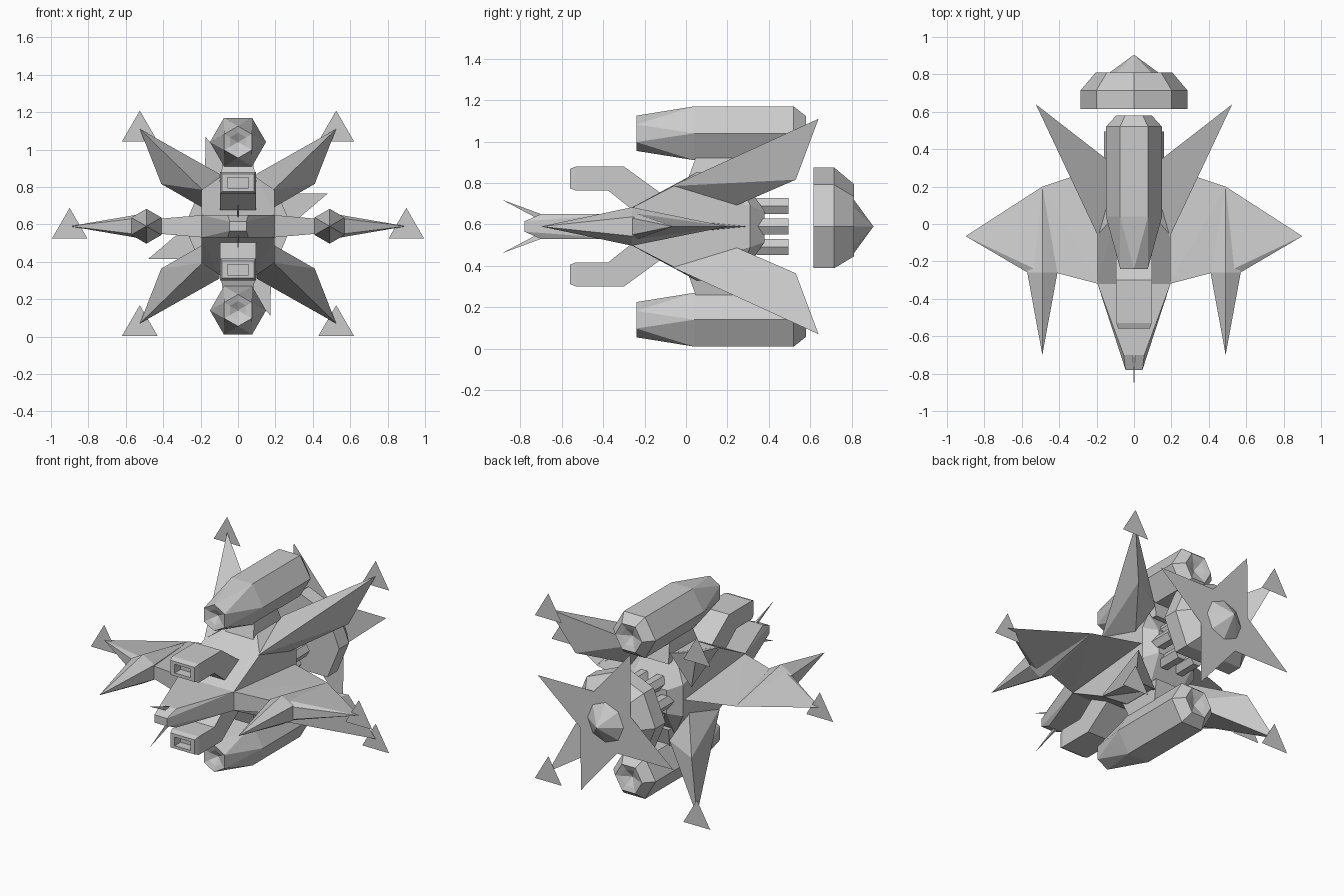
import bpy, bmesh
from math import sin, cos, radians
from mathutils import Vector

if "Cube" in bpy.data.objects:
    bpy.data.objects.remove(bpy.data.objects["Cube"])

ZC = 0.59  # height of the ship's mid plane


def finish(name, bm):
    bmesh.ops.recalc_face_normals(bm, faces=bm.faces)
    me = bpy.data.meshes.new(name)
    bm.to_mesh(me)
    bm.free()
    ob = bpy.data.objects.new(name, me)
    bpy.context.collection.objects.link(ob)
    return ob


def flip(pts, sx=1, sz=1):
    return [(x * sx, y, ZC + (z - ZC) * sz) for x, y, z in pts]


def hull(pts):
    """Faceted solid around a few corner points, flat faces merged."""
    bm = bmesh.new()
    for p in pts:
        bm.verts.new(p)
    r = bmesh.ops.convex_hull(bm, input=bm.verts)
    loose = [v for v in bm.verts if not v.link_faces]
    bmesh.ops.delete(bm, geom=loose, context='VERTS')
    bmesh.ops.dissolve_limit(bm, angle_limit=0.01, verts=bm.verts, edges=bm.edges)
    bmesh.ops.recalc_face_normals(bm, faces=bm.faces)
    return bm


def loft(rings):
    bm = bmesh.new()
    vs = [[bm.verts.new(p) for p in r] for r in rings]
    n = len(vs[0])
    for a, b in zip(vs, vs[1:]):
        for i in range(n):
            bm.faces.new((a[i], a[(i + 1) % n], b[(i + 1) % n], b[i]))
    bm.faces.new(vs[0])
    bm.faces.new(vs[-1])
    return bm


def ring(r, y, cx=0, cz=ZC, n=6, turn=0):
    return [(cx + r * cos(radians(turn + 360 * i / n)), y,
             cz + r * sin(radians(turn + 360 * i / n))) for i in range(n)]


def sym(pts):
    """Repeat points on all four sides (left/right, top/bottom)."""
    return [q for sx in (1, -1) for sz in (1, -1) for q in flip(pts, sx, sz)]


# hull: tapered nose and angular centre body
finish("nose", hull(sym([(0.045, -0.78, 0.615), (0.055, -0.70, 0.65),
                         (0.195, -0.32, 0.65)])))
finish("centre_body", hull(sym([(0.195, -0.32, 0.65), (0.195, -0.06, 0.785),
                                (0.10, 0.05, 0.85), (0.10, 0.25, 0.85),
                                (0.195, 0.31, 0.69), (0.13, 0.38, 0.665)])))

for sz, lvl in ((1, "upper"), (-1, "lower")):
    # nose antenna
    finish(lvl + "_antenna", hull(flip([(-0.006, -0.70, 0.65), (0.006, -0.70, 0.65),
                                        (0, -0.72, 0.63), (0, -0.89, 0.72)], 1, sz)))

    # gun on a bent mount, with recessed muzzle
    rings = []
    for w, yt, zt, yb, zb in ((0.055, -0.50, 0.85, -0.50, 0.795),
                              (0.055, -0.56, 0.85, -0.56, 0.795),
                              (0.085, -0.56, 0.868, -0.56, 0.775),
                              (0.095, -0.53, 0.88, -0.53, 0.763),
                              (0.095, -0.30, 0.88, -0.375, 0.763),
                              (0.095, -0.08, 0.72, -0.22, 0.64)):
        rings.append(flip([(-w, yt, zt), (w, yt, zt), (w, yb, zb), (-w, yb, zb)], 1, sz))
    finish(lvl + "_gun", loft(rings))

    # hexagonal engine pod: nose ring is turned half a step
    cz = ZC + 0.45 * sz
    bm = hull(ring(0.085, -0.24, cz=cz, turn=30) + ring(0.15, 0.04, cz=cz)
              + ring(0.15, 0.52, cz=cz) + ring(0.095, 0.58, cz=cz))
    ends = [f for f in bm.faces if abs(f.normal.y) > 0.99]
    bmesh.ops.inset_individual(bm, faces=ends, thickness=0.035, depth=-0.012)
    bmesh.ops.poke(bm, faces=ends, offset=-0.03)
    finish(lvl + "_pod", bm)
    finish(lvl + "_pylon", hull(flip([(s * w, y, z) for s in (1, -1) for w, y, z in
                                      ((0.10, 0.01, 0.82), (0.08, 0.05, 0.93),
                                       (0.08, 0.28, 0.93), (0.10, 0.32, 0.80))], 1, sz)))

    for sx, side in ((1, "right"), (-1, "left")):
        # swept diagonal wing
        wing = [(0.525, 0.64, 1.11), (0.19, -0.07, 0.785), (0.41, 0.53, 0.816),
                (0.19, 0.24, 0.69), (0.10, 0.31, 0.87), (0.10, 0.05, 0.78)]
        finish(f"{lvl}_{side}_wing", hull(flip(wing, sx, sz)))


def tip_plate(name, x, y, z):
    bm = bmesh.new()
    bm.faces.new([bm.verts.new((x + dx, y, z + dz))
                  for dx, dz in ((0, 0.098), (-0.095, -0.066), (0.095, -0.066))])
    finish(name, bm)


for sx, side in ((1, "right"), (-1, "left")):
    # side wing: inner panel, long spike, outer panel
    inner = [(0.19, -0.32, 0.65), (0.19, -0.32, 0.53), (0.42, -0.26, 0.63),
             (0.42, -0.26, 0.55), (0.19, 0.30, 0.59), (0.49, 0.20, 0.59)]
    outer = [(0.568, -0.26, 0.63), (0.568, -0.26, 0.55), (0.49, -0.26, 0.66),
             (0.49, -0.26, 0.52), (0.49, 0.20, 0.59), (0.90, -0.065, 0.59)]
    spike = ring(0.093, -0.26, cx=0.49, turn=30) + [(0.49, -0.70, ZC), (0.49, 0.20, ZC)]
    for part, pts in (("inner_wing", inner), ("outer_wing", outer), ("spike", spike)):
        finish(f"{side}_{part}", hull(flip(pts, sx)))
    # triangular plates on the wing tips
    tip_plate(side + "_side_tip_plate", sx * 0.90, -0.065, ZC)
    tip_plate(side + "_upper_tip_plate", sx * 0.525, 0.64, 1.11)
    tip_plate(side + "_lower_tip_plate", sx * 0.525, 0.64, 0.07)

# ring of exhaust nozzles
for i, (x, y, z) in enumerate(ring(0.115, 0)):
    finish(f"exhaust_{i + 1}", loft([ring(0.045, 0.34, x, z), ring(0.045, 0.495, x, z)]))

# tail drum: octagon with its bottom corner cut flat
drum = [[p for i, p in enumerate(ring(r, y, n=8)) if i != 6]
        for r, y in ((0.285, 0.615), (0.285, 0.715), (0.205, 0.81))]
finish("tail_drum", loft(drum))

# four-pointed star plate with a centre cone
bm = bmesh.new()
pts = []
for i in range(8):
    pts.append(ring(0.195 if i % 2 else 0.51, 0.812, n=1, turn=20 + 45 * i)[0])
bm.faces.new([bm.verts.new(p) for p in pts])
finish("tail_star", bm)
finish("tail_cone", hull(ring(0.13, 0.81, n=8) + [(0, 0.905, ZC)]))
